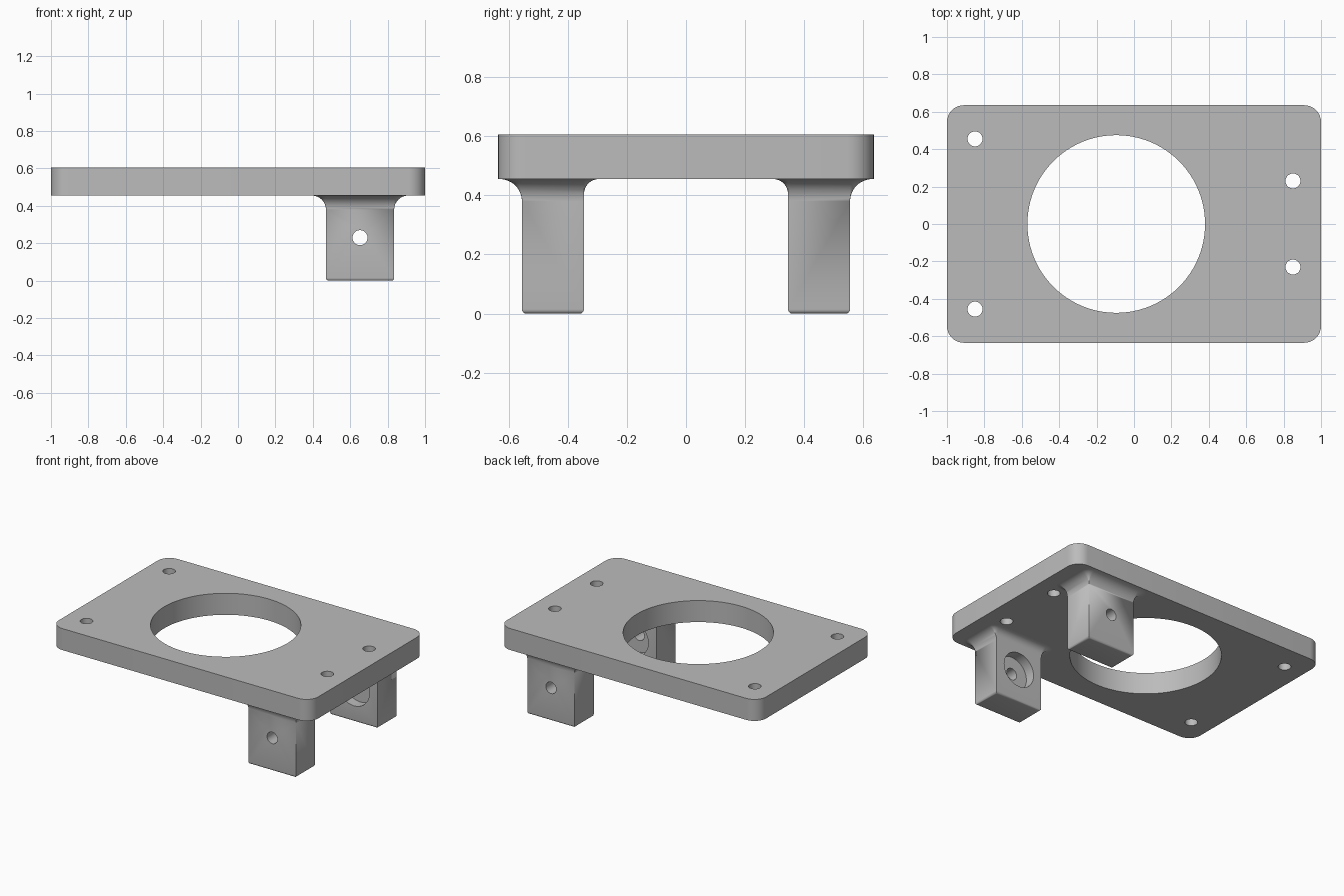
import bpy
import bmesh
import math

cube = bpy.data.objects.get("Cube")
if cube:
    bpy.data.objects.remove(cube, do_unlink=True)

grey = bpy.data.materials.new("plain grey")
grey.use_nodes = True
COLOUR = (0.5, 0.5, 0.5, 1)
grey.diffuse_color = COLOUR
grey.node_tree.nodes["Principled BSDF"].inputs["Base Color"].default_value = COLOUR

PLATE_BOTTOM, PLATE_TOP = 0.455, 0.605
LEG_X, LEG_Y, BOLT_Z = (0.47, 0.835), (0.345, 0.555), 0.23
BOLT_X = sum(LEG_X) / 2


def rounded_outline(x0, x1, y0, y1, radii, steps=8):
    """Rectangle outline; radii gives the (x, y) corner radius for each corner."""
    corners = [(x1, y1), (x0, y1), (x0, y0), (x1, y0)]
    points = []
    for i, ((cx, cy), (rx, ry)) in enumerate(zip(corners, radii)):
        sx, sy = (1 if cx == x1 else -1), (1 if cy == y1 else -1)
        for k in range(steps + 1):
            a = math.pi / 2 * (i + k / steps)
            points.append((cx - sx * rx + rx * math.cos(a),
                           cy - sy * ry + ry * math.sin(a)))
    return points


def loft(name, rings):
    """Closed solid through a stack of (outline, z) rings."""
    bm = bmesh.new()
    loops = [[bm.verts.new((x, y, z)) for x, y in outline] for outline, z in rings]
    n = len(loops[0])
    for low, high in zip(loops, loops[1:]):
        for i in range(n):
            j = (i + 1) % n
            bm.faces.new((low[i], low[j], high[j], high[i]))
    bm.faces.new(loops[0][::-1])
    bm.faces.new(loops[-1])
    bmesh.ops.remove_doubles(bm, verts=bm.verts, dist=0.00005)
    bmesh.ops.recalc_face_normals(bm, faces=bm.faces)
    mesh = bpy.data.meshes.new(name)
    bm.to_mesh(mesh)
    bm.free()
    mesh.materials.append(grey)
    obj = bpy.data.objects.new(name, mesh)
    bpy.context.collection.objects.link(obj)
    return obj


def drill(obj, location, radius, depth, along_y=False, sides=48):
    """Cut a round hole centred on location."""
    bpy.ops.mesh.primitive_cylinder_add(
        vertices=sides, radius=radius, depth=depth, location=location,
        rotation=(math.pi / 2 if along_y else 0, 0, 0))
    cutter = bpy.context.object
    cutter.hide_render = True
    cutter.data.materials.append(grey)
    mod = obj.modifiers.new("hole", "BOOLEAN")
    mod.operation, mod.solver, mod.object = "DIFFERENCE", "EXACT", cutter
    bpy.context.view_layer.objects.active = obj
    bpy.ops.object.modifier_apply(modifier=mod.name)
    bpy.data.objects.remove(cutter, do_unlink=True)


def smooth(obj):
    bpy.ops.object.select_all(action="DESELECT")
    obj.select_set(True)
    bpy.context.view_layer.objects.active = obj
    bpy.ops.object.shade_smooth_by_angle(angle=math.radians(30))


# Mounting plate with the large opening and four screw holes
outline = rounded_outline(-1, 1, -0.635, 0.635, [(0.09, 0.09)] * 4)
plate = loft("mounting_plate", [(outline, PLATE_BOTTOM), (outline, PLATE_TOP)])
mid = (PLATE_BOTTOM + PLATE_TOP) / 2
drill(plate, (-0.095, 0, mid), 0.475, 1, sides=96)
for side in (-1, 1):
    drill(plate, (-0.85, side * 0.455, mid), 0.04, 1)
    drill(plate, (0.85, side * 0.23, mid), 0.04, 1)
smooth(plate)


def flare(z, radius):
    """How far a concave fillet under the plate reaches out at height z."""
    h = min(radius, max(0, z - PLATE_BOTTOM + radius))
    return radius - math.sqrt(radius * radius - h * h)


def leg_ring(z, inset=0):
    wide, inner = flare(z, 0.075), flare(z, 0.05)
    radii = [(wide, wide), (wide, wide), (wide, inner), (wide, inner)]
    grow = wide - inset
    return rounded_outline(LEG_X[0] - grow, LEG_X[1] + grow,
                           LEG_Y[0] - inner + inset, LEG_Y[1] + grow, radii)


def make_leg(name, side):
    # Rounded foot edge, straight shank, then a fillet into the plate
    rings = []
    foot = 0.015
    for k in range(5):
        a = math.pi / 2 * k / 4
        z = foot * (1 - math.cos(a))
        rings.append((leg_ring(z, foot * (1 - math.sin(a))), z))
    for k in range(13):
        z = PLATE_BOTTOM - 0.075 * (1 - math.sin(math.pi / 2 * k / 12))
        rings.append((leg_ring(z), z))
    rings.append((leg_ring(PLATE_BOTTOM), PLATE_BOTTOM + 0.02))
    leg = loft(name, rings)
    if side < 0:
        for v in leg.data.vertices:
            v.co.y = -v.co.y
        leg.data.flip_normals()
    # Bolt hole with a counterbore on the inner face
    drill(leg, (BOLT_X, side * 0.45, BOLT_Z), 0.04, 0.5, along_y=True)
    drill(leg, (BOLT_X, side * LEG_Y[0], BOLT_Z), 0.12, 0.14, along_y=True)
    smooth(leg)


make_leg("front_leg", -1)
make_leg("back_leg", 1)
